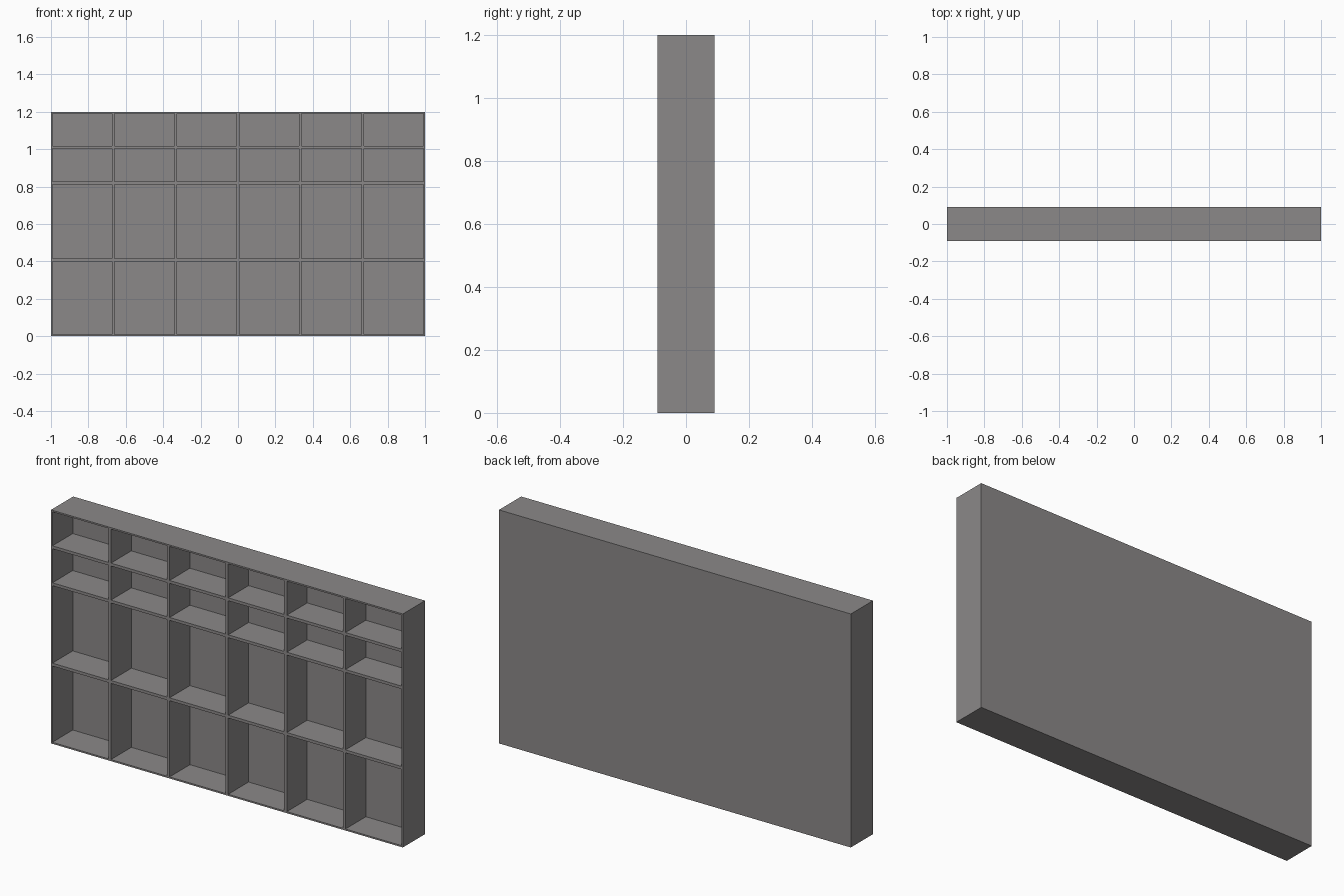
import bpy

cube = bpy.data.objects.get("Cube")
if cube:
    bpy.data.objects.remove(cube, do_unlink=True)

WIDTH, DEPTH, HEIGHT = 2.0, 0.18, 1.2
EDGE = 0.008            # outer boards
BOARD = 0.015           # shelves, dividers and back
COLUMNS = 6
SHELVES = [0.407, 0.82, 1.01]

grey = bpy.data.materials.new("warm_grey")
grey.use_nodes = True
colour = (0.26, 0.25, 0.25, 1)
grey.diffuse_color = colour
grey.node_tree.nodes["Principled BSDF"].inputs["Base Color"].default_value = colour


def box(name, x, y, z):
    """Flat-faced board spanning the given (low, high) ranges."""
    spans = (x, y, z)
    bpy.ops.mesh.primitive_cube_add(size=1)
    board = bpy.context.object
    board.name = name
    centre = [(a + b) / 2 for a, b in spans]
    for v in board.data.vertices:
        v.co = [c + k * (b - a) for c, k, (a, b) in zip(centre, v.co, spans)]
    board.data.materials.append(grey)
    return board


w, front, rear = WIDTH / 2, -DEPTH / 2, DEPTH / 2
inner = w - EDGE
y_open = (front, rear - BOARD)
x_open = (-inner, inner)

# Back and outer boards
box("back_panel", (-w, w), (rear - BOARD, rear), (0, HEIGHT))
box("right_side", (-w, -inner), y_open, (0, HEIGHT))
box("left_side", (inner, w), y_open, (0, HEIGHT))
box("bottom_board", x_open, y_open, (0, EDGE))
box("top_board", x_open, y_open, (HEIGHT - EDGE, HEIGHT))

# Shelves across the full inner width
for i, z in enumerate(SHELVES, 1):
    box(f"shelf_{i}", x_open, y_open, (z - BOARD / 2, z + BOARD / 2))

# Upright dividers in each row
lows = [EDGE] + [z + BOARD / 2 for z in SHELVES]
highs = [z - BOARD / 2 for z in SHELVES] + [HEIGHT - EDGE]
for row, z_range in enumerate(zip(lows, highs), 1):
    for col in range(1, COLUMNS):
        x = -w + WIDTH * col / COLUMNS
        box(f"divider_row_{row}_{col}", (x - BOARD / 2, x + BOARD / 2), y_open, z_range)
